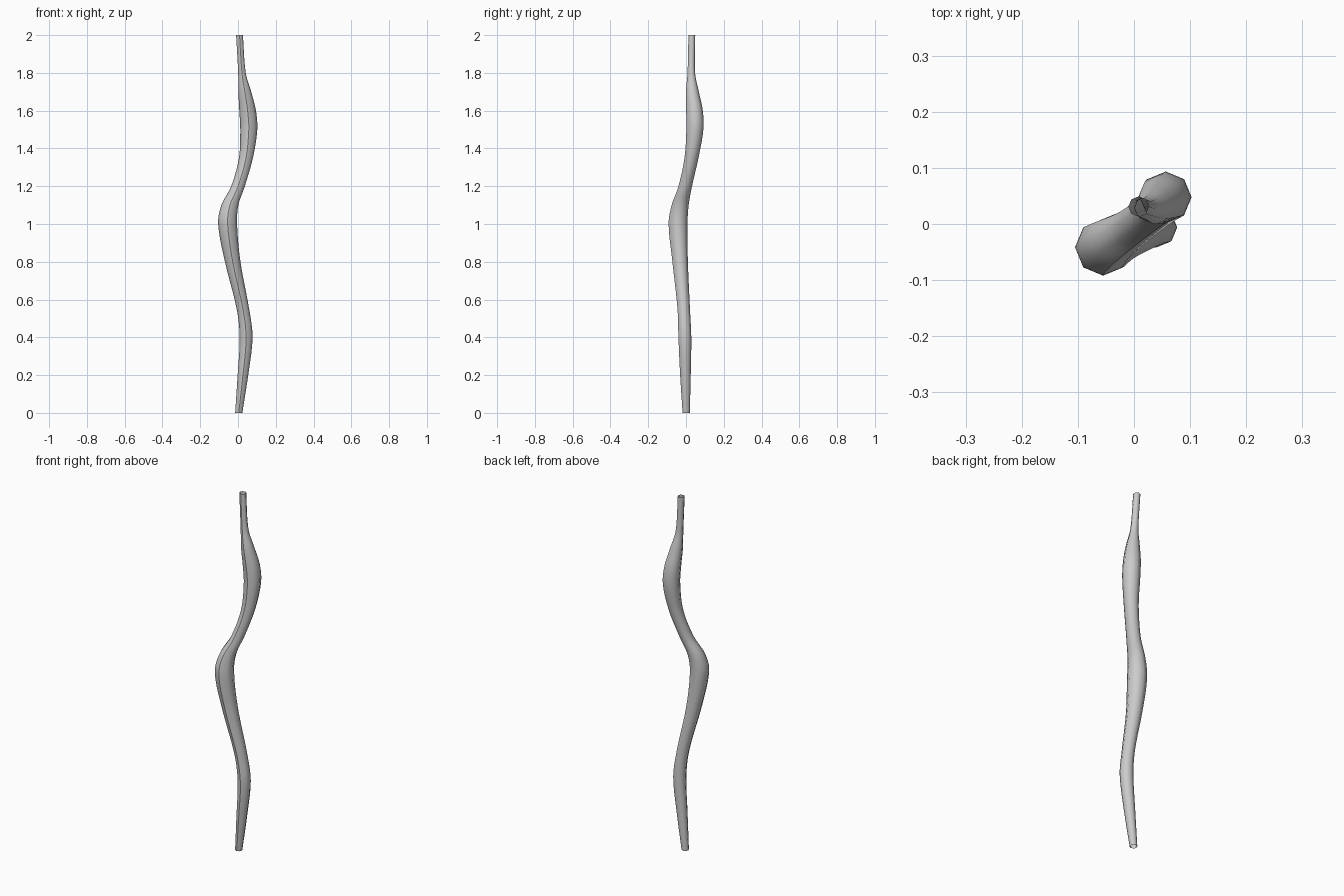
import bpy, bmesh, math
from mathutils import Vector

if "Cube" in bpy.data.objects:
    bpy.data.objects.remove(bpy.data.objects["Cube"])

# Stations along the stem: height, centre x, centre y, radius
STATIONS = [
    (0.00, 0.004, 0.001, 0.019), (0.20, 0.026, -0.003, 0.028),
    (0.40, 0.043, -0.006, 0.034), (0.55, 0.026, -0.012, 0.033),
    (0.80, -0.028, -0.031, 0.041), (1.00, -0.055, -0.042, 0.050),
    (1.10, -0.043, -0.031, 0.045), (1.20, 0.000, -0.004, 0.036),
    (1.35, 0.042, 0.029, 0.037), (1.50, 0.057, 0.047, 0.045),
    (1.60, 0.051, 0.045, 0.044), (1.70, 0.036, 0.034, 0.034),
    (1.80, 0.021, 0.028, 0.020), (2.00, 0.008, 0.031, 0.018),
]
SIDES, STEPS = 8, 5


def smooth_path(points, steps):
    """Hermite interpolation with slopes taken per unit height."""
    p = [Vector(q) for q in points]
    n = len(p)
    slope = []
    for i in range(n):
        a, b = p[max(i - 1, 0)], p[min(i + 1, n - 1)]
        slope.append((b - a) / (b[0] - a[0]))
    out = []
    for i in range(n - 1):
        h = p[i + 1][0] - p[i][0]
        for k in range(steps):
            t = k / steps
            out.append(p[i] * (2*t**3 - 3*t**2 + 1) + slope[i] * h * (t**3 - 2*t**2 + t)
                       + p[i + 1] * (3*t**2 - 2*t**3) + slope[i + 1] * h * (t**3 - t**2))
    return out + [p[-1]]


# Eight-sided open tube following the path
bm = bmesh.new()
rings = []
for z, x, y, r in smooth_path(STATIONS, STEPS):
    rings.append([bm.verts.new((x + r * math.cos(k * math.tau / SIDES),
                                y + r * math.sin(k * math.tau / SIDES), z))
                  for k in range(SIDES)])
for a, b in zip(rings, rings[1:]):
    for k in range(SIDES):
        j = (k + 1) % SIDES
        bm.faces.new((a[k], a[j], b[j], b[k])).smooth = True

# Lengthwise seam down the front
for a, b in zip(rings, rings[1:]):
    bm.edges.get((a[6], b[6])).smooth = False

mesh = bpy.data.meshes.new("wavy_stem")
bm.to_mesh(mesh)
bm.free()
stem = bpy.data.objects.new("wavy_stem", mesh)
bpy.context.collection.objects.link(stem)
